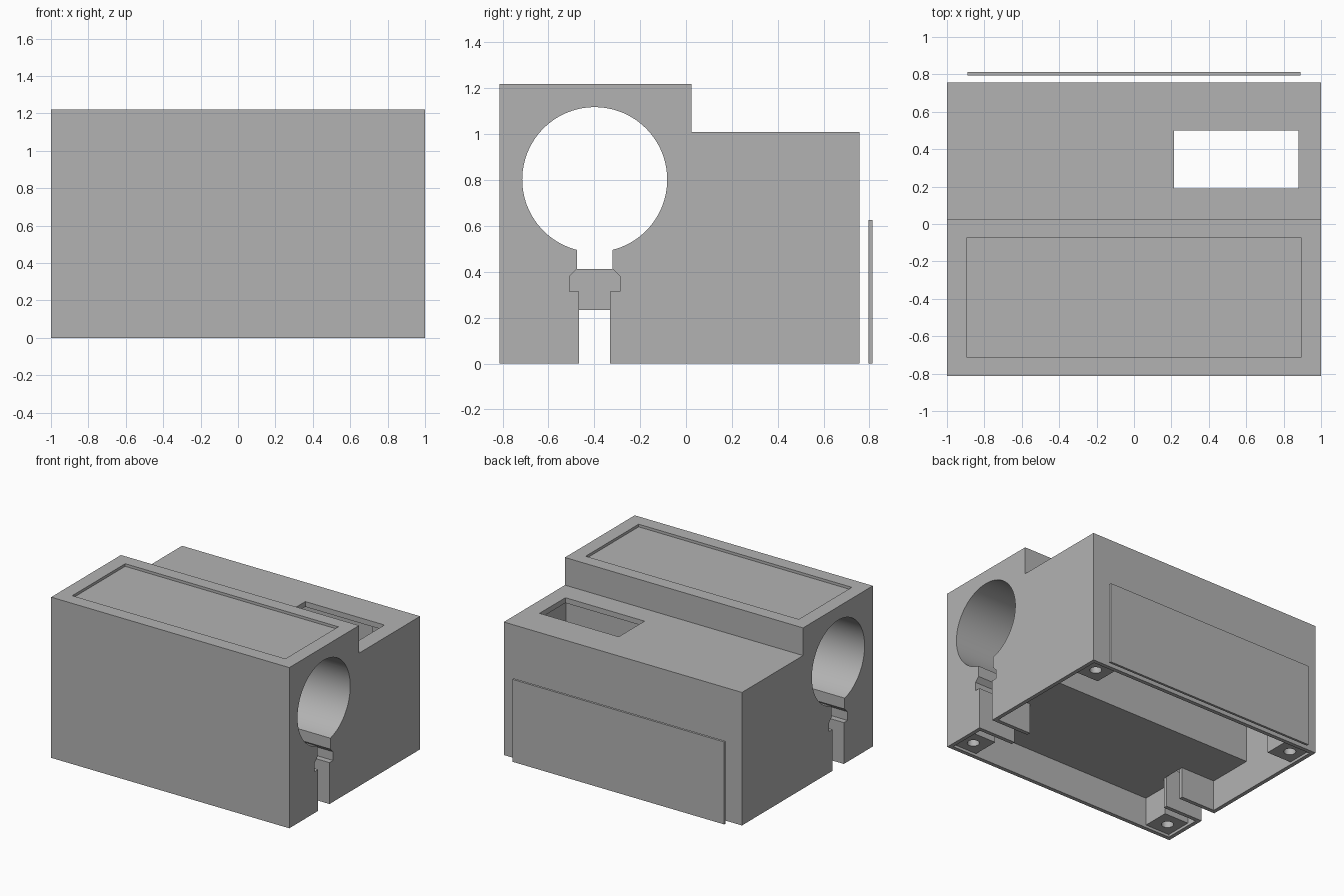
import bpy, bmesh, math

if "Cube" in bpy.data.objects:
    bpy.data.objects.remove(bpy.data.objects["Cube"])

grey = bpy.data.materials.new("plain grey")
grey.diffuse_color = (0.45, 0.45, 0.45, 1)
grey.use_nodes = True
grey.node_tree.nodes["Principled BSDF"].inputs["Base Color"].default_value = grey.diffuse_color


def make(name, bm):
    bmesh.ops.recalc_face_normals(bm, faces=bm.faces[:])
    me = bpy.data.meshes.new(name)
    bm.to_mesh(me)
    bm.free()
    me.materials.append(grey)
    ob = bpy.data.objects.new(name, me)
    bpy.context.collection.objects.link(ob)
    return ob


def prism(name, pts, x0, x1):
    """Extrude a (y, z) outline along x."""
    bm = bmesh.new()
    face = bm.faces.new([bm.verts.new((x0, y, z)) for y, z in pts])
    ext = bmesh.ops.extrude_face_region(bm, geom=[face])
    bmesh.ops.translate(bm, vec=(x1 - x0, 0, 0),
                        verts=[v for v in ext["geom"] if isinstance(v, bmesh.types.BMVert)])
    return make(name, bm)


def box(name, x0, x1, y0, y1, z0, z1):
    return prism(name, [(y0, z0), (y1, z0), (y1, z1), (y0, z1)], x0, x1)


def rod(name, x, y, z0, z1, r):
    bm = bmesh.new()
    bmesh.ops.create_cone(bm, cap_ends=True, segments=32, radius1=r, radius2=r, depth=z1 - z0)
    bmesh.ops.translate(bm, vec=(x, y, (z0 + z1) / 2), verts=bm.verts[:])
    return make(name, bm)


def combine(target, other, op):
    mod = target.modifiers.new(op, 'BOOLEAN')
    mod.operation = op
    mod.solver = 'EXACT'
    mod.object = other
    bpy.context.view_layer.objects.active = target
    bpy.ops.object.modifier_apply(modifier=mod.name)
    bpy.data.objects.remove(other)


def cut(other):
    combine(body, other, 'DIFFERENCE')


def add(other):
    combine(body, other, 'UNION')


FRONT, BACK, WALL = -0.813, 0.757, 0.03
CEIL, DEEP = 0.233, 0.97

# stepped housing
body = prism("housing", [(FRONT, 0), (BACK, 0), (BACK, 1.01), (0.024, 1.01),
                         (0.024, 1.22), (FRONT, 1.22)], -1, 1)

# long round bore with a narrow neck below it
yc, zc, r = -0.398, 0.802, 0.316
half = math.asin(0.078 / r)
a0, a1 = -math.pi / 2 + half, 1.5 * math.pi - half
bore = [(yc + r * math.cos(a0 + (a1 - a0) * i / 96),
         zc + r * math.sin(a0 + (a1 - a0) * i / 96)) for i in range(97)]
cut(prism("bore_cutter", bore + [(yc - 0.078, 0.413), (yc + 0.078, 0.413)], -1.1, 1.1))

# shallow cavity underneath, deep cavity at the back
cut(box("shallow_cutter", -1 + WALL, 1 - WALL, FRONT + WALL, BACK - WALL, -0.1, CEIL))
cut(box("deep_cutter", -1 + WALL, 1 - WALL, 0.052, BACK - WALL, 0.1, DEEP))

# corner screw posts
for s in (-1, 1):
    xa, xb = sorted((s * 0.765, s * 0.98))
    add(box("front_post", xa, xb, FRONT + 0.02, FRONT + 0.235, 0.02, CEIL + 0.01))
    add(box("back_post", xa, xb, BACK - 0.235, BACK - 0.02, 0.02, DEEP + 0.01))
    for y in (FRONT + 0.13, BACK - 0.127):
        cut(rod("screw_hole_cutter", s * 0.874, y, -0.1, 0.2, 0.042))

# slot sleeves and keyed slots at both ends
key = [(0.0675, -0.1), (0.0675, 0.314), (0.111, 0.314), (0.111, 0.38), (0.078, 0.413),
       (0.078, 0.45)]
outline = [(yc + y, z) for y, z in key] + [(yc - y, z) for y, z in reversed(key)]
for s in (-1, 1):
    xa, xb = sorted((s * 0.685, s * 0.985))
    add(box("slot_sleeve", xa, xb, yc - 0.0975, yc + 0.0975, 0, CEIL + 0.01))
    xa, xb = sorted((s * 0.684, s * 1.1))
    cut(prism("slot_cutter", outline, xa, xb))

# window in the lower deck and shallow recess in the upper deck
cut(box("window_cutter", 0.215, 0.88, 0.19, 0.5, 0.9, 1.1))
cut(box("lid_recess_cutter", -0.895, 0.895, -0.71, -0.075, 1.2, 1.3))

# loose cover plate standing behind
plate = box("cover_plate", -0.89, 0.89, 0.795, 0.813, 0, 0.626)

bpy.ops.object.select_all(action='DESELECT')
body.select_set(True)
bpy.context.view_layer.objects.active = body
bpy.ops.object.shade_smooth_by_angle(angle=math.radians(25))
